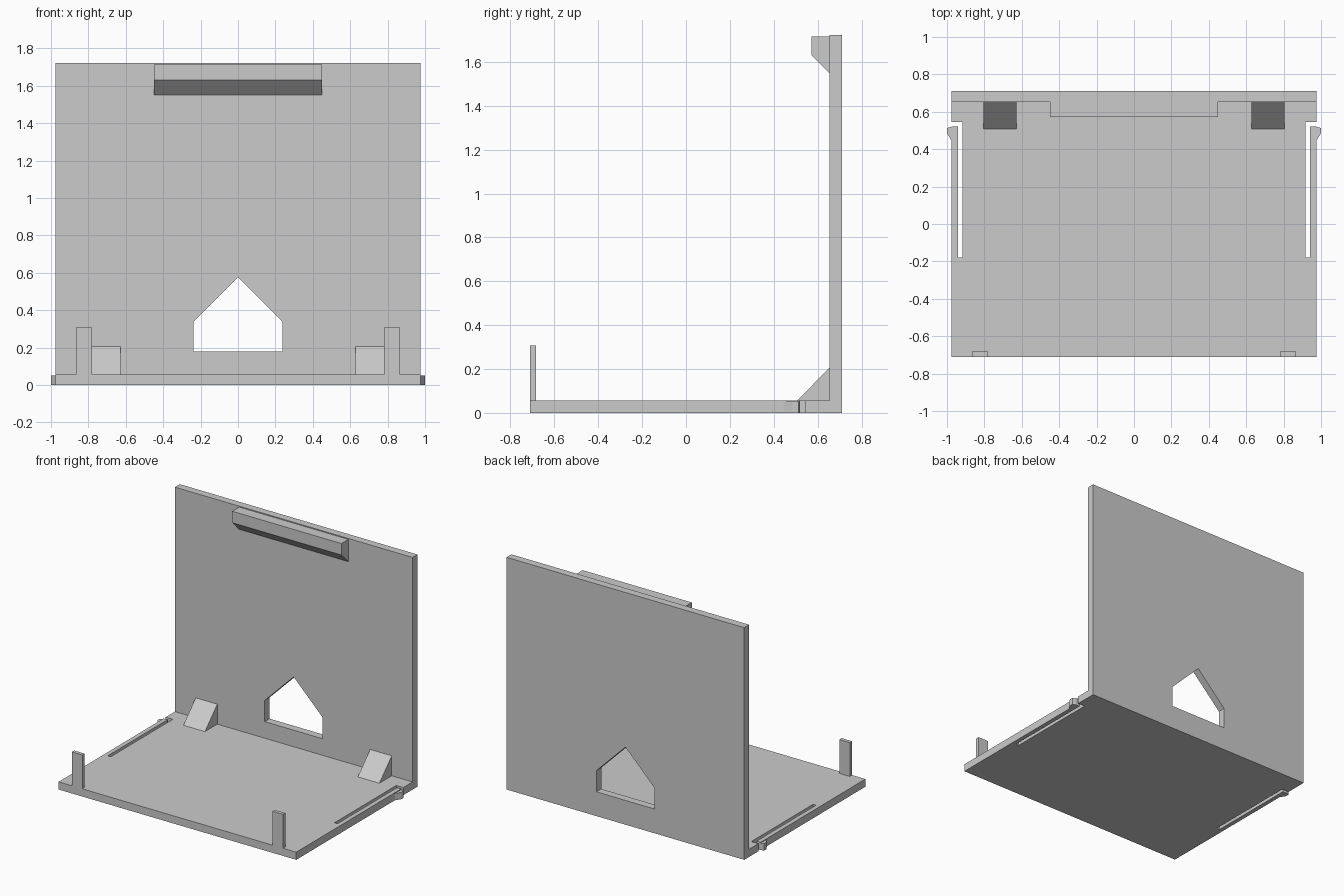
import bpy
import bmesh
from mathutils import Matrix, Vector

cube = bpy.data.objects.get("Cube")
if cube:
    bpy.data.objects.remove(cube, do_unlink=True)

grey = bpy.data.materials.new("light_grey")
grey.use_nodes = True
grey.diffuse_color = (0.6, 0.6, 0.6, 1)
grey.node_tree.nodes["Principled BSDF"].inputs["Base Color"].default_value = (0.6, 0.6, 0.6, 1)

# Each plane maps profile coordinates (a, b) and extrusion depth c to x, y, z
PLANES = {
    "top": lambda a, b, c: Vector((a, b, c)),
    "front": lambda a, b, c: Vector((a, c, b)),
    "side": lambda a, b, c: Vector((c, a, b)),
}


def prism(name, plane, start, end, *loops):
    """Extrude an outline, with optional hole outlines, from start to end."""
    to_xyz = PLANES[plane]
    bm = bmesh.new()
    edges = []
    for loop in loops:
        verts = [bm.verts.new(to_xyz(a, b, start)) for a, b in loop]
        edges += [bm.edges.new((v, verts[i - 1])) for i, v in enumerate(verts)]
    bmesh.ops.triangle_fill(bm, edges=edges, use_beauty=True)
    result = bmesh.ops.extrude_face_region(bm, geom=bm.faces[:], use_keep_orig=True)
    moved = [g for g in result["geom"] if isinstance(g, bmesh.types.BMVert)]
    bmesh.ops.translate(bm, verts=moved, vec=to_xyz(0, 0, end - start))
    bmesh.ops.recalc_face_normals(bm, faces=bm.faces[:])
    mesh = bpy.data.meshes.new(name)
    bm.to_mesh(mesh)
    bm.free()
    mesh.materials.append(grey)
    obj = bpy.data.objects.new(name, mesh)
    bpy.context.collection.objects.link(obj)
    return obj


def mirrored_pair(name, *args):
    """Build a part on the left (+x) and its mirror image on the right."""
    prism("left_" + name, *args)
    right = prism("right_" + name, *args)
    right.data.transform(Matrix.Scale(-1, 4, (1, 0, 0)))
    right.data.flip_normals()


def rect(a0, a1, b0, b1):
    return [(a0, b0), (a1, b0), (a1, b1), (a0, b1)]


W = 0.975        # half width of the panels
D = 0.71         # half depth
WALL = 0.653     # front face of the wall
FLOOR = 0.057    # top face of the floor

# Floor with a slot on each side that frees a springy clip arm
side = [(W, -D), (W, 0.52), (0.942, 0.52), (0.942, -0.18),
        (0.917, -0.18), (0.917, 0.545), (W, 0.545), (W, WALL)]
prism("floor", "top", 0, FLOOR, side + [(-x, y) for x, y in reversed(side)])

# Back wall with a house-shaped opening
opening = [(-0.238, 0.18), (0.238, 0.18), (0.238, 0.337), (0, 0.575), (-0.238, 0.337)]
prism("back_wall", "front", WALL, D, rect(-W, W, 0, 1.722), opening)

# Chamfered ledge near the top of the wall
prism("top_ledge", "side", -0.448, 0.448,
      [(WALL, 1.55), (WALL, 1.715), (0.572, 1.715), (0.572, 1.63)])

# Corner gussets, front posts and the hooks at the ends of the clip arms
mirrored_pair("gusset", "side", 0.627, 0.804,
              [(0.508, FLOOR), (WALL, FLOOR), (WALL, 0.205)])
mirrored_pair("front_post", "front", -D, -0.683, rect(0.78, 0.866, FLOOR, 0.308))
mirrored_pair("clip_hook", "top", 0, 0.051,
              [(W, 0.445), (1, 0.485), (1, 0.513), (W, 0.52)])
